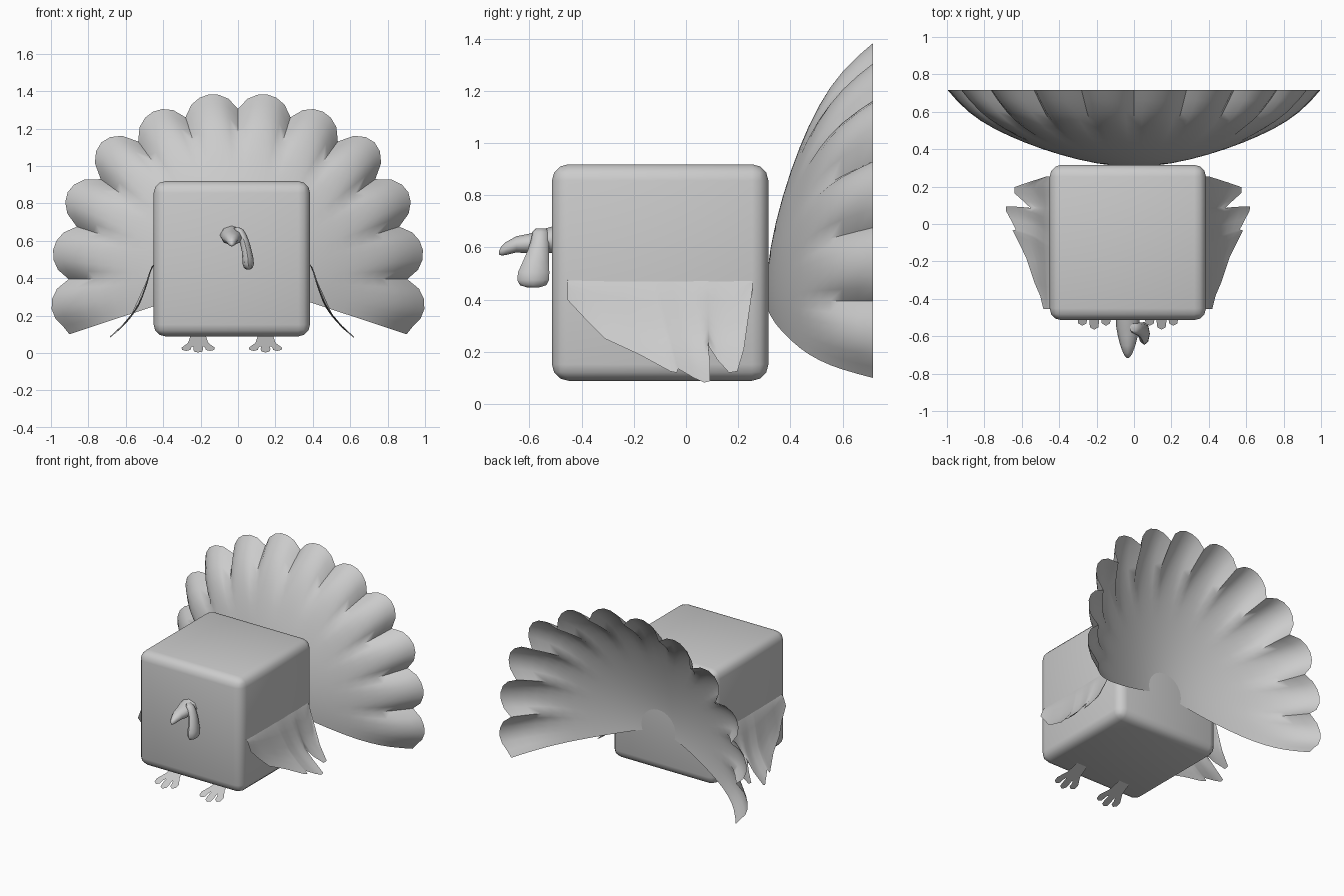
import bpy, bmesh, math

if "Cube" in bpy.data.objects:
    bpy.data.objects.remove(bpy.data.objects["Cube"])

grey = bpy.data.materials.new("plain grey")
grey.diffuse_color = (0.6, 0.6, 0.6, 1)
grey.use_nodes = True
grey.node_tree.nodes["Principled BSDF"].inputs["Base Color"].default_value = grey.diffuse_color
CX = -0.033  # symmetry plane of body, wings and beak


def make(name, verts, faces, angle=50):
    me = bpy.data.meshes.new(name)
    me.from_pydata(verts, [], faces)
    ob = bpy.data.objects.new(name, me)
    bpy.context.collection.objects.link(ob)
    me.materials.append(grey)
    bm = bmesh.new()
    bm.from_mesh(me)
    bmesh.ops.remove_doubles(bm, verts=bm.verts, dist=0.0002)
    bmesh.ops.recalc_face_normals(bm, faces=bm.faces)
    bm.to_mesh(me)
    bm.free()
    bpy.ops.object.select_all(action='DESELECT')
    ob.select_set(True)
    bpy.context.view_layer.objects.active = ob
    bpy.ops.object.shade_smooth_by_angle(angle=math.radians(angle))
    return ob


def grid(name, rows, closed=False, caps=False, angle=50):
    """Skin a list of equally long point rows."""
    n = len(rows[0])
    verts = [p for r in rows for p in r]
    faces = []
    for i in range(len(rows) - 1):
        for j in range(n if closed else n - 1):
            k = (j + 1) % n
            faces.append((i*n + j, i*n + k, (i + 1)*n + k, (i + 1)*n + j))
    if caps:
        faces += [tuple(range(n)), tuple(range((len(rows) - 1)*n, len(rows)*n))]
    return make(name, verts, faces, angle)


def lerp(pts, t):
    """Piecewise linear lookup in (key, value) pairs."""
    for (a, va), (b, vb) in zip(pts, pts[1:]):
        if t <= b:
            return va + (vb - va)*(t - a)/(b - a)
    return pts[-1][1]


# Body: rounded cube
bpy.ops.mesh.primitive_cube_add(size=1, location=(CX, -0.099, 0.504))
body = bpy.context.object
body.name = "body"
body.scale = (0.836, 0.83, 0.83)
bpy.ops.object.transform_apply(location=False, rotation=False)
body.data.materials.append(grey)
bev = body.modifiers.new("rounding", 'BEVEL')
bev.width = 0.063
bev.segments = 3
bpy.ops.object.modifier_apply(modifier="rounding")
bpy.ops.object.shade_smooth_by_angle(angle=math.radians(40))

# Tail: bowl shaped fan with twelve scalloped feathers and a flat rim
PEAKS = [0.995, 1.0, 1.03, 1.02, 1.0, 1.01]  # feather lengths from the middle out
BOWL = [(0.01, 0.308), (0.1, 0.311), (0.2, 0.324), (0.3, 0.344), (0.4, 0.37), (0.5, 0.401),
        (0.6, 0.437), (0.68, 0.47), (0.76, 0.51), (0.83, 0.553), (0.89, 0.6), (0.95, 0.659), (1, 0.716)]
STEPS = 6
rows = []
for t, y in BOWL:
    s = min(max((t - 0.56)/0.40, 0), 1)
    s = s*s*(3 - 2*s)
    row = []
    for j in range(12*STEPS + 1):
        a = math.radians(-18.4 + 216.8*j/(12*STEPS))
        lobe, i = divmod(j, STEPS)
        lobe = min(lobe, 11)
        k = 5 - lobe if lobe < 6 else lobe - 6
        low = 0.95 if j in (0, 12*STEPS) else 0.905
        scallop = math.sin(math.pi*i/STEPS)**0.7 if i else 0
        r = t*(0.98 + s*(low + (PEAKS[k] - low)*scallop - 0.98))
        row.append((r*math.cos(a), y, 0.4 + r*math.sin(a)))
    rows.append(row)
grid("tail_fan", rows, angle=60)

# Wings: thin curved sheets hanging off both sides, ending in feather tips
TOP = 0.48
OUT = [(0.08, 0.625), (0.13, 0.565), (0.19, 0.51), (0.26, 0.463), (0.36, 0.425), (0.46, 0.394), (0.48, 0.38)]
# (y along the shoulder, y of the hem, z of the hem)
HEM = [(-0.455, -0.455, 0.40), (-0.40, -0.385, 0.325), (-0.34, -0.31, 0.25), (-0.25, -0.18, 0.19),
       (-0.17, -0.06, 0.125), (-0.13, -0.035, 0.12), (-0.11, -0.03, 0.135), (-0.06, 0.03, 0.10),
       (-0.02, 0.07, 0.082), (0.02, 0.093, 0.088), (0.06, 0.092, 0.16), (0.085, 0.085, 0.225),
       (0.11, 0.12, 0.17), (0.15, 0.165, 0.12), (0.18, 0.197, 0.125), (0.21, 0.222, 0.21),
       (0.255, 0.255, 0.44)]
for side, name in ((1, "right_wing"), (-1, "left_wing")):
    rows = []
    for ys, yh, zh in HEM:
        row = []
        for i in range(9):
            t = i/8
            z = TOP + (zh - TOP)*t
            x = lerp(OUT, z) + 0.012*t*math.sin(ys*38)*(1 - t*0.5)
            row.append((CX + side*(x - CX), ys + (yh - ys)*t**1.1, z))
        rows.append(row)
    grid(name, rows, angle=60)

# Feet: flat sloping sheets with three rounded toes
def foot(name, cx):
    def at(u, v):  # u sideways, v from heel (0) to toe tip (1)
        return (cx + u, -0.355 - 0.21*v, 0.088 - 0.085*v)
    verts, faces = [], []

    def poly(pts):
        faces.append(tuple(range(len(verts), len(verts) + len(pts))))
        verts.extend(at(u, v) for u, v in pts)
    poly([(-0.042, 0), (0.042, 0), (0.056, 0.45), (0.03, 0.62), (-0.03, 0.62), (-0.056, 0.45)])
    for d, end in ((-1, 0.9), (0, 1), (1, 0.9)):
        c0, c1 = d*0.032, d*0.063
        poly([(c0 - 0.022, 0.4), (c0 + 0.022, 0.4), (c1 + 0.026, end - 0.2), (c1 + 0.022, end - 0.06),
              (c1, end), (c1 - 0.022, end - 0.06), (c1 - 0.026, end - 0.2)])
    make(name, verts, faces)


foot("left_foot", CX - 0.18)
foot("right_foot", CX + 0.18)


def ring(c, a, b, along, n=8):
    """Ellipse round c, lying across y or z."""
    pts = []
    for i in range(n):
        w = 2*math.pi*i/n
        p, q = a*math.cos(w), b*math.sin(w)
        pts.append((c[0] + p, c[1], c[2] + q) if along == 'y' else (c[0] + p, c[1] + q, c[2]))
    return pts


# Beak: tapering hook
BEAK = [(-0.50, 0.632, 0.064, 0.052), (-0.55, 0.624, 0.062, 0.046), (-0.60, 0.615, 0.053, 0.038),
        (-0.65, 0.612, 0.04, 0.031), (-0.69, 0.596, 0.025, 0.025), (-0.707, 0.587, 0.015, 0.018),
        (-0.716, 0.581, 0.005, 0.008)]
grid("beak", [ring((CX, y, z), a, b, 'y') for y, z, a, b in BEAK], True, True, 60)

# Snood: drooping lobe beside the beak, swelling towards its end
SNOOD = [(-0.008, -0.556, 0.672, 0.014, 0.02), (0.005, -0.558, 0.66, 0.024, 0.03),
         (0.02, -0.56, 0.63, 0.027, 0.034), (0.036, -0.566, 0.59, 0.026, 0.04),
         (0.047, -0.576, 0.545, 0.027, 0.05), (0.053, -0.584, 0.505, 0.03, 0.06),
         (0.055, -0.586, 0.475, 0.03, 0.061), (0.055, -0.586, 0.455, 0.023, 0.05),
         (0.055, -0.586, 0.446, 0.009, 0.02)]
grid("snood", [ring((x, y, z), a, b, 'z') for x, y, z, a, b in SNOOD], True, True, 60)
